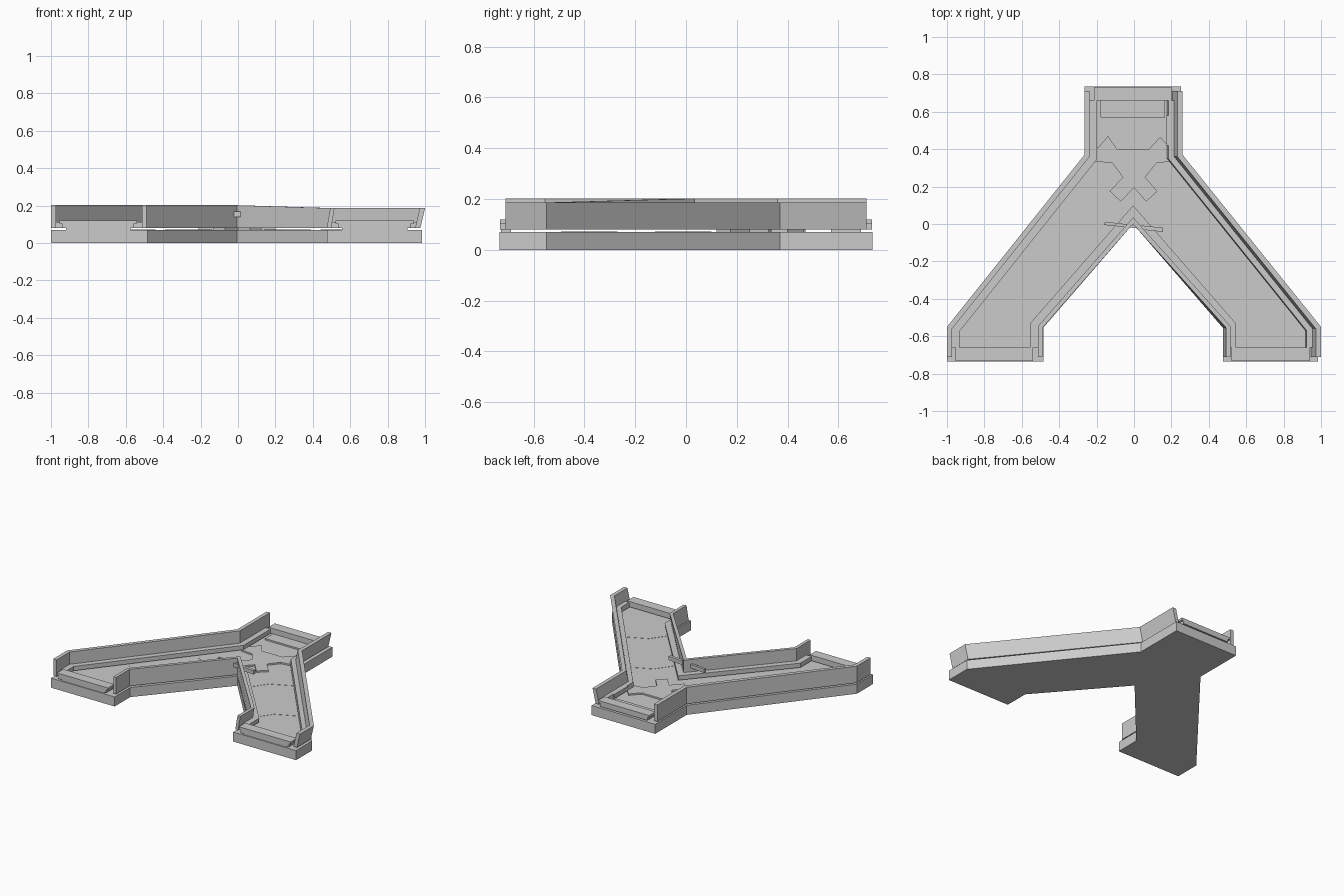
import bpy, bmesh
from mathutils import Vector

if "Cube" in bpy.data.objects:
    bpy.data.objects.remove(bpy.data.objects["Cube"])


def mesh_object(name, verts, faces):
    me = bpy.data.meshes.new(name)
    bm = bmesh.new()
    vs = [bm.verts.new(v) for v in verts]
    for f in faces:
        bm.faces.new([vs[i] for i in f])
    bmesh.ops.recalc_face_normals(bm, faces=bm.faces)
    bm.to_mesh(me)
    bm.free()
    ob = bpy.data.objects.new(name, me)
    bpy.context.collection.objects.link(ob)
    return ob


def prism(name, outline, z0, z1):
    n = len(outline)
    verts = [(x, y, z) for z in (z0, z1) for x, y in outline]
    faces = [range(n), range(n, 2 * n)]
    faces += [(i, (i + 1) % n, (i + 1) % n + n, i + n) for i in range(n)]
    return mesh_object(name, verts, faces)


def box(name, x0, x1, y0, y1, z0, z1):
    return prism(name, [(x0, y0), (x1, y0), (x1, y1), (x0, y1)], z0, z1)


def offset(path, t):
    """Mitred offset of an open path to its left by t."""
    p = [Vector(q) for q in path]
    normals = []
    for a, b in zip(p, p[1:]):
        d = (b - a).normalized()
        normals.append(Vector((-d.y, d.x)))
    out = []
    for i, q in enumerate(p):
        n1, n2 = normals[max(i - 1, 0)], normals[min(i, len(normals) - 1)]
        m = (n1 + n2).normalized()
        out.append(q + m * t / m.dot(n1))
    return out


def strip(name, outer, inner, tops, lean):
    """Floating strip; each path point has its own top height and x lean."""
    verts, faces = [], []
    for a, b, z, dx in zip(outer, inner, tops, lean):
        verts += [(a[0], a[1], WALL_Z), (b[0], b[1], WALL_Z),
                  (b[0] + dx, b[1], z), (a[0] + dx, a[1], z)]
    for i in range(0, len(verts) - 4, 4):
        faces += [(i + k, i + (k + 1) % 4, i + 4 + (k + 1) % 4, i + 4 + k) for k in range(4)]
    faces += [(0, 1, 2, 3), tuple(range(len(verts) - 4, len(verts)))]
    return mesh_object(name, verts, faces)


def wall(name, path, t, ledge, tops, lean):
    """Wall with a low ledge along its inner foot."""
    strip(name, path, offset(path, t), tops, lean)
    foot = [Vector(p) for p in path]
    for i in (0, -1):                       # ledge stops short of the connectors
        foot[i].y -= 0.05 if foot[i].y > 0 else -0.05
    strip(name + "_ledge", offset(foot, t * 0.5), offset(foot, ledge),
          [0.112] * len(path), [0.25 * d for d in lean])


WALL_Z = 0.08
BASE_TOP = 0.07

# Forked base slab, its top is the floor
prism("base_slab", [
    (-0.265, 0.735), (0.25, 0.735), (0.25, 0.37), (0.985, -0.55), (0.985, -0.735),
    (0.475, -0.735), (0.475, -0.555), (-0.005, 0.0), (-0.485, -0.555), (-0.485, -0.735),
    (-1.0, -0.735), (-1.0, -0.55), (-0.265, 0.37)], 0, BASE_TOP)

# Walls: upright on the left, leaning outward on the right
wall("left_outer_wall", [(-0.265, 0.71), (-0.265, 0.37), (-1.0, -0.55), (-1.0, -0.71)],
     0.028, 0.068, [0.202] * 4, [0] * 4)
wall("right_outer_wall", [(0.235, 0.71), (0.235, 0.37), (0.975, -0.55), (0.975, -0.71)],
     -0.028, -0.058, [0.186] * 4, [0.025] * 4)
wall("inner_wall", [(-0.49, -0.71), (-0.49, -0.555), (-0.005, 0.0), (0.475, -0.555), (0.475, -0.71)],
     0.023, 0.065, [0.202, 0.202, 0.202, 0.186, 0.186], [0, 0, 0, 0.018, 0.018])

# End connectors: wide cap, narrower body, narrow foot
for name, x0, x1, s in (("left", -0.955, -0.54, -1), ("right", 0.52, 0.94, -1), ("back", -0.215, 0.2, 1)):
    ya, yb = sorted((s * 0.66, s * 0.733))
    box(name + "_connector", x0 + 0.015, x1 - 0.015, ya, yb, 0.08, 0.105)
    box(name + "_connector_cap", x0, x1, ya, yb, 0.103, 0.12)
    fa, fb = (0.57, 0.69) if s > 0 else (-0.728, -0.69)
    box(name + "_connector_foot", x0 + 0.035, x1 - 0.035, fa, fb, 0.065, 0.081)

# Cross marking at the junction
prism("cross_marking", [
    (-0.21, 0.40), (-0.19, 0.41), (-0.14, 0.47), (-0.09, 0.40), (0.08, 0.40), (0.14, 0.465),
    (0.20, 0.40), (0.20, 0.335), (0.12, 0.325), (0.06, 0.25), (0.125, 0.175), (0.065, 0.12),
    (0.0, 0.195), (-0.07, 0.12), (-0.13, 0.175), (-0.06, 0.25), (-0.115, 0.325),
    (-0.21, 0.335)], 0.065, 0.081)

# Shallow chevron seams across each arm
for side, label in ((-1, "left"), (1, "right")):
    for i, (x, y) in enumerate(((0.39, 0.10), (0.69, -0.27))):
        path = [(side * a, b) for a, b in ((x, y), (x - 0.15, y - 0.07), (x - 0.25, y - 0.21))]
        prism(f"{label}_chevron_{i}", path + [(a, b - 0.012) for a, b in reversed(path)], 0.066, 0.0715)

# Rod through the fork tip, and a low bar beside the back wall
prism("fork_rod", [(-0.16, -0.005), (0.04, -0.025), (0.04, -0.03), (0.155, -0.042),
                   (0.155, -0.02), (0.04, -0.008), (0.04, -0.01), (-0.155, 0.012)], 0.14, 0.168)
box("side_bar", 0.175, 0.215, 0.42, 0.58, 0.08, 0.112)
